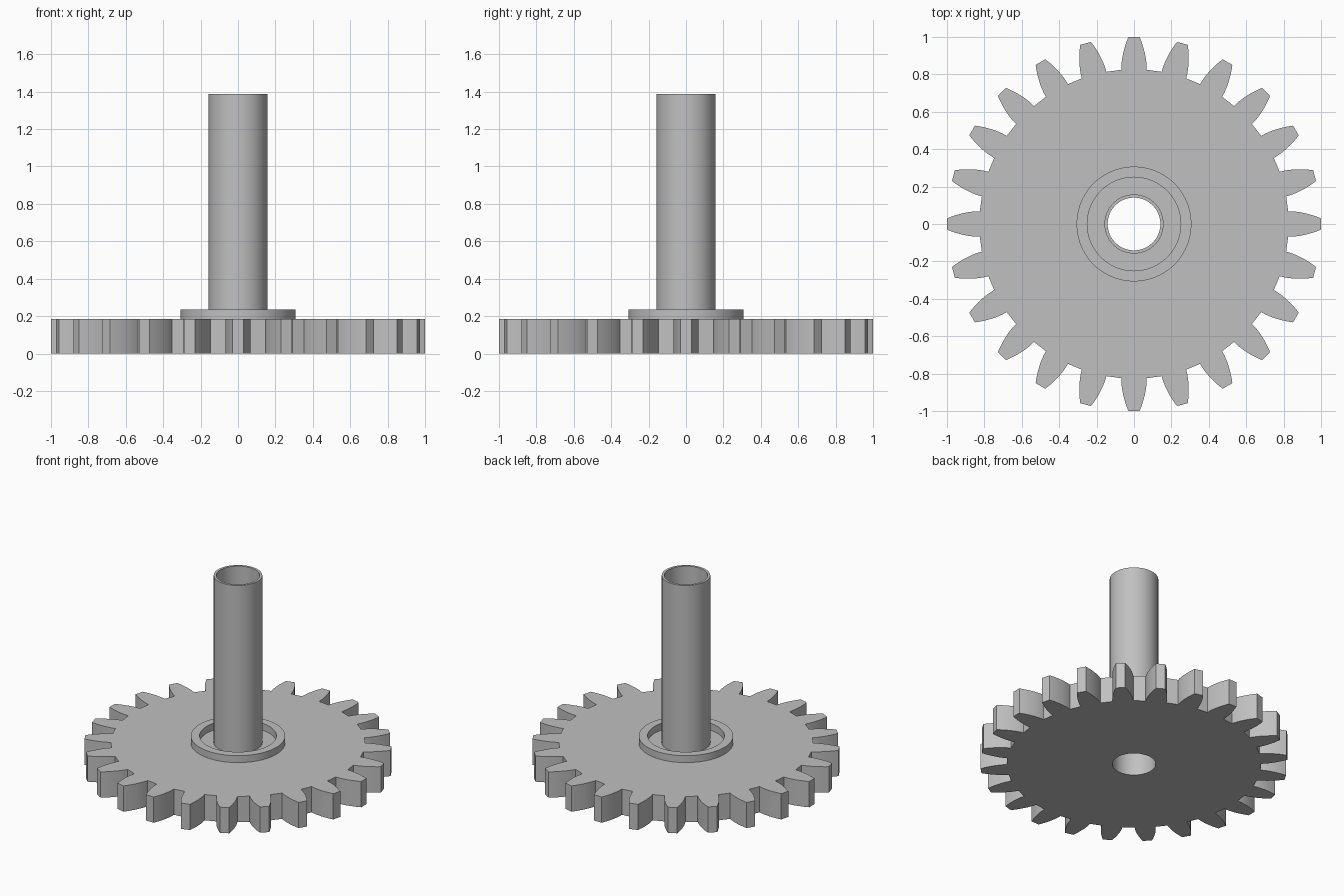
import bpy, bmesh
from math import cos, sin, radians, tau

cube = bpy.data.objects.get("Cube")
if cube:
    bpy.data.objects.remove(cube, do_unlink=True)

grey = bpy.data.materials.new("plain grey")
grey.use_nodes = True
colour = (0.53, 0.53, 0.53, 1)
grey.diffuse_color = colour
grey.node_tree.nodes["Principled BSDF"].inputs["Base Color"].default_value = colour

TEETH, ROOT, TIP = 24, 0.827, 1.0
THICK, BORE = 0.185, 0.141


def tooth_outline(steps=8):
    """Outer edge of the gear as (angle, radius), one curved flank mirrored per tooth."""
    flank = []
    for i in range(steps + 1):
        t = i / steps
        half = radians(4.7 - 2.98 * t ** 1.5)
        flank.append((half, ROOT + (TIP - ROOT) * t))
    tooth = [(-a, r) for a, r in flank] + [(a, r) for a, r in reversed(flank)]
    return [(k * tau / TEETH + a, r) for k in range(TEETH) for a, r in tooth]


def revolve(name, profile, outline):
    """Turn a closed (radius, z) profile; a radius of None follows the outline."""
    bm = bmesh.new()
    rings = []
    for radius, z in profile:
        ring = []
        for a, edge in outline:
            r = edge if radius is None else radius
            ring.append(bm.verts.new((r * cos(a), r * sin(a), z)))
        rings.append(ring)
    n = len(outline)
    for low, high in zip(rings, rings[1:] + rings[:1]):
        for i in range(n):
            j = (i + 1) % n
            bm.faces.new((low[i], low[j], high[j], high[i]))
    bmesh.ops.recalc_face_normals(bm, faces=bm.faces)
    mesh = bpy.data.meshes.new(name)
    bm.to_mesh(mesh)
    bm.free()
    mesh.materials.append(grey)
    obj = bpy.data.objects.new(name, mesh)
    bpy.context.collection.objects.link(obj)
    bpy.ops.object.select_all(action='DESELECT')
    obj.select_set(True)
    bpy.context.view_layer.objects.active = obj
    bpy.ops.object.shade_smooth_by_angle(angle=radians(25))
    return obj


def tube(name, inner, outer, z0, z1):
    circle = [(i * tau / 96, 0) for i in range(96)]
    return revolve(name, [(inner, z0), (outer, z0), (outer, z1), (inner, z1)], circle)


# Toothed wheel with a through bore
revolve("gear_wheel", [(BORE, 0), (None, 0), (None, THICK), (BORE, THICK)], tooth_outline())
# Raised collar and hollow shaft on the upper face
tube("collar_ring", 0.25, 0.307, THICK, 0.235)
tube("hollow_shaft", BORE, 0.158, THICK, 1.387)
